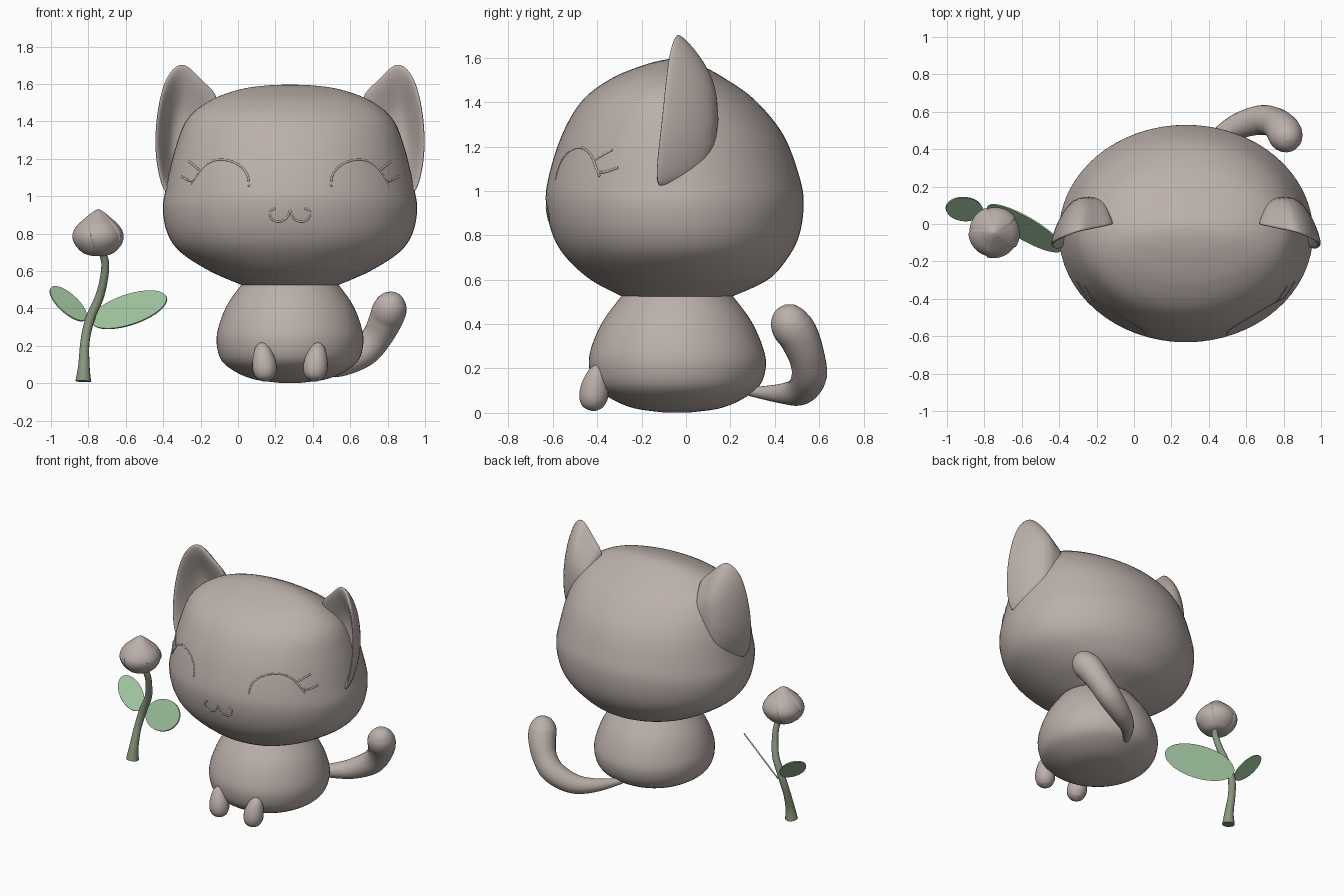
import bpy, math
from mathutils import Vector
from mathutils.bvhtree import BVHTree

if "Cube" in bpy.data.objects:
    bpy.data.objects.remove(bpy.data.objects["Cube"])

CX = 0.278  # symmetry line of the animal


def material(name, rgb):
    m = bpy.data.materials.new(name)
    m.use_nodes = True
    m.diffuse_color = (*rgb, 1)
    m.node_tree.nodes["Principled BSDF"].inputs["Base Color"].default_value = (*rgb, 1)
    return m


CLAY = material("warm grey clay", (0.50, 0.435, 0.405))
LEAF = material("leaf green", (0.36, 0.56, 0.35))
STEM = material("stem green", (0.25, 0.31, 0.21))


def smooth(points, steps=6):
    """Catmull-Rom resampling of tuples of any length."""
    p = [points[0]] + list(points) + [points[-1]]
    out = []
    for a, b, c, d in zip(p, p[1:], p[2:], p[3:]):
        for i in range(steps):
            t = i / steps
            out.append(tuple(
                0.5 * (2*q + (r-o)*t + (2*o - 5*q + 4*r - s)*t*t + (3*q - o - 3*r + s)*t**3)
                for o, q, r, s in zip(a, b, c, d)))
    return out + [tuple(points[-1])]


def add_mesh(name, verts, faces, mat):
    me = bpy.data.meshes.new(name)
    me.from_pydata(verts, [], faces)
    me.materials.append(mat)
    ob = bpy.data.objects.new(name, me)
    bpy.context.collection.objects.link(ob)
    return ob


def shade(ob, angle=50):
    bpy.ops.object.select_all(action='DESELECT')
    ob.select_set(True)
    bpy.context.view_layer.objects.active = ob
    bpy.ops.object.shade_smooth_by_angle(angle=math.radians(angle))


def skin(rings):
    """Quads between closed rings, with capped ends."""
    n = len(rings[0])
    verts = [v for ring in rings for v in ring]
    faces = [(k*n + i, k*n + (i+1) % n, (k+1)*n + (i+1) % n, (k+1)*n + i)
             for k in range(len(rings) - 1) for i in range(n)]
    faces += [tuple(reversed(range(n))), tuple(range(len(verts) - n, len(verts)))]
    return verts, faces


def loft(name, rows, mat, cx, n=64, ripple=lambda a, z: 1):
    """Stack of ellipses; each row is height, half width, front y, back y."""
    rings = []
    for z, w, f, b in smooth(rows):
        ring = []
        for i in range(n):
            a = math.tau * i / n
            k = ripple(a, z)
            ring.append((cx + w*k*math.cos(a), (f+b)/2 + (b-f)/2*k*math.sin(a), z))
        rings.append(ring)
    ob = add_mesh(name, *skin(rings), mat)
    shade(ob)
    return ob


def tube(name, points, mat, sides=4, steps=6):
    """Tapered tube; each point is x, y, z, radius."""
    cu = bpy.data.curves.new(name, 'CURVE')
    cu.dimensions = '3D'
    cu.bevel_depth = 1
    cu.bevel_resolution = sides
    cu.use_fill_caps = True
    pts = smooth(points, steps)
    sp = cu.splines.new('POLY')
    sp.points.add(len(pts) - 1)
    for p, (x, y, z, r) in zip(sp.points, pts):
        p.co = (x, y, z, 1)
        p.radius = max(r, 0.001)
    tmp = bpy.data.objects.new(name + " path", cu)
    bpy.context.collection.objects.link(tmp)
    me = bpy.data.meshes.new_from_object(tmp.evaluated_get(bpy.context.evaluated_depsgraph_get()))
    bpy.data.objects.remove(tmp)
    me.materials.clear()
    me.materials.append(mat)
    ob = bpy.data.objects.new(name, me)
    bpy.context.collection.objects.link(ob)
    shade(ob)


# Head and body
head = loft("head", [
    (0.525, 0.26, -0.29, 0.21), (0.60, 0.43, -0.43, 0.37), (0.70, 0.585, -0.54, 0.46),
    (0.80, 0.655, -0.60, 0.51), (0.93, 0.68, -0.63, 0.53), (1.05, 0.662, -0.622, 0.515),
    (1.25, 0.615, -0.56, 0.44), (1.41, 0.55, -0.465, 0.31), (1.51, 0.43, -0.33, 0.17),
    (1.57, 0.27, -0.18, 0.06), (1.592, 0.12, -0.09, 0.0), (1.596, 0.01, -0.05, -0.04)], CLAY, CX)
loft("body", [
    (0.002, 0.06, -0.10, 0.02), (0.02, 0.19, -0.23, 0.15), (0.06, 0.29, -0.33, 0.25),
    (0.12, 0.365, -0.41, 0.33), (0.21, 0.392, -0.437, 0.36), (0.30, 0.382, -0.425, 0.345),
    (0.42, 0.335, -0.37, 0.29), (0.54, 0.25, -0.28, 0.20)], CLAY, CX)

# Tail
tube("tail", [
    (0.31, 0.29, 0.095, 0.02), (0.42, 0.43, 0.087, 0.045), (0.54, 0.515, 0.10, 0.066),
    (0.67, 0.555, 0.165, 0.079), (0.745, 0.545, 0.25, 0.081), (0.79, 0.51, 0.34, 0.09),
    (0.81, 0.475, 0.395, 0.092), (0.818, 0.46, 0.44, 0.077), (0.822, 0.452, 0.475, 0.045),
    (0.823, 0.449, 0.488, 0.005)], CLAY, 8)

# Front feet and ears, mirrored about the symmetry line
EAR = [(-.31, -.045, 1.727), (-.25, -.035, 1.69), (-.18, -.02, 1.61), (-.085, 0, 1.535),
       (-.15, 0, 1.40), (-.25, -.04, 1.20), (-.34, -.10, 1.02), (-.395, -.14, 1.0),
       (-.43, -.14, 1.12), (-.45, -.12, 1.27), (-.435, -.10, 1.47), (-.39, -.08, 1.65)]


def ear_ring(scale, blend, depth, inward=0):
    """Rim scaled about its middle and blended towards a given depth."""
    return [(-.29 + inward + (x + .29)*scale, y + (depth - y)*blend, 1.27 + (z - 1.27)*scale)
            for x, y, z in EAR]


for side, label in ((1, "right"), (-1, "left")):
    def flip(p):
        return (CX + side*(p[0] - CX), *p[1:])

    foot = [(0.126, -.385, .212, .004), (0.128, -.392, .20, .03), (0.132, -.402, .165, .05),
            (0.139, -.412, .11, .064), (0.144, -.417, .06, .063), (0.147, -.417, .025, .043),
            (0.148, -.417, .008, .008)]
    tube(label + "_foot", [flip(p) for p in foot], CLAY, 6)

    rings = [ear_ring(.35, 1, .05), ear_ring(.6, .75, .03), ear_ring(.86, .1, 0), ear_ring(1, 0, 0),
             ear_ring(.98, .2, .08), ear_ring(.8, .65, .11, .01), ear_ring(.45, 1, .15, .04)]
    verts, faces = skin([[flip(p) for p in r] for r in rings])
    if side < 0:
        faces = [f[::-1] for f in faces]
    ear = add_mesh(label + "_ear", verts, faces, CLAY)
    mod = ear.modifiers.new("smooth", 'SUBSURF')
    mod.levels = mod.render_levels = 2
    shade(ear, 180)

# Face lines, sunk partly into the head surface
tree = BVHTree.FromPolygons([v.co for v in head.data.vertices],
                            [p.vertices for p in head.data.polygons])


def face_line(name, points, r):
    laid = []
    for x, z in smooth(points, 5):
        hit = tree.ray_cast(Vector((x, -2, z)), Vector((0, 1, 0)))[0]
        laid.append((x, hit.y + 0.003, z, r))
    tube(name, laid, CLAY, 2, 1)


FACE = {
    "closed_eye": [(.06, 1.05), (.048, 1.12), (-.01, 1.175), (-.10, 1.195), (-.18, 1.16), (-.25, 1.065)],
    "upper_lash": [(-.205, 1.14), (-.23, 1.16), (-.26, 1.185)],
    "lower_lash": [(-.235, 1.085), (-.265, 1.085), (-.30, 1.105)],
    "mouth": [(.20, .935), (.17, .915), (.185, .875), (.225, .865), (.26, .885), (CX, .925)],
}
for part, pts in FACE.items():
    for side, label in ((1, "right_"), (-1, "left_")):
        face_line(label + part, [(CX + side*(x - CX), z) for x, z in pts], 0.006)


# Flower: stem, bud of overlapping petals, two leaves
def petals(a, z):
    """Five overlapping petals, each edge a small step that twists with height."""
    return 1.02 - 0.05 * ((a * 5 / math.tau + 0.3 + 1.5 * z) % 1)


tube("flower_stem", [
    (-.827, -.02, .01, .042), (-.824, -.01, .09, .031), (-.82, .02, .20, .025),
    (-.808, .04, .28, .025), (-.785, .048, .36, .025), (-.745, .04, .45, .024),
    (-.72, .015, .54, .022), (-.71, -.015, .64, .021), (-.73, -.04, .71, .02)], STEM, 5)
loft("flower_bud", [
    (z, r, -.045 - r, -.045 + r) for z, r in
    ((.68, .03), (.695, .08), (.74, .123), (.79, .136), (.84, .114), (.885, .067), (.915, .03), (.93, .004))],
    CLAY, -.747, 180, petals)


def leaf(name, base, tip, width):
    base, tip, width = Vector(base), Vector(tip), Vector(width)
    mid, half = (base + tip) / 2, (tip - base) / 2
    ring = [mid + half*math.cos(a) + width*math.sin(a)
            for a in (math.tau * i / 40 for i in range(40))]
    ob = add_mesh(name, ring, [tuple(range(40))], LEAF)
    mod = ob.modifiers.new("thickness", 'SOLIDIFY')
    mod.thickness = 0.008
    mod.offset = 0


leaf("large_leaf", (-.785, .085, .335), (-.38, -.13, .45), (0, .068, .084))
leaf("small_leaf", (-.815, .055, .34), (-1.0, .105, .51), (.034, .058, .036))
